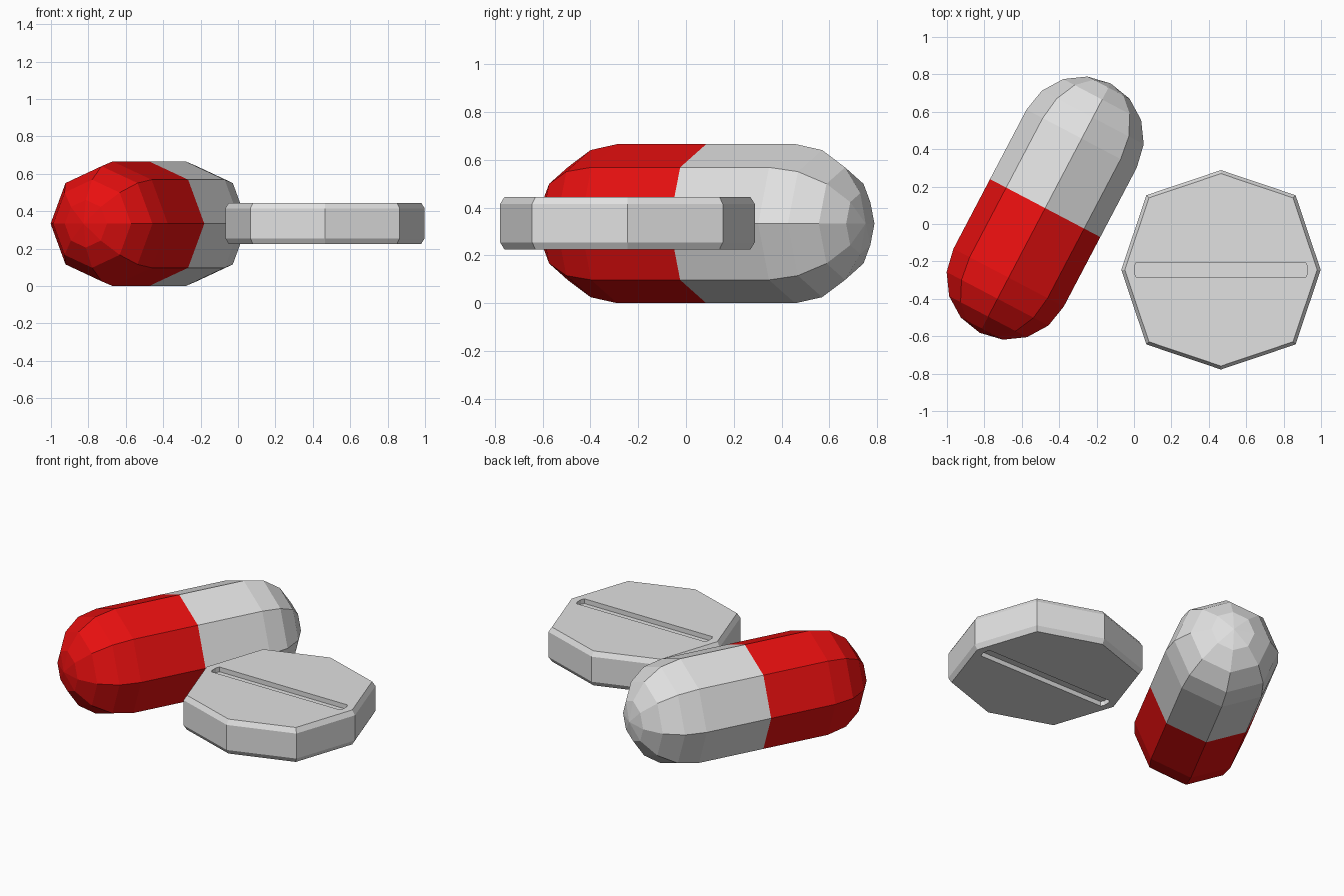
import bpy, bmesh
from math import sin, cos, pi, atan2
from mathutils import Matrix, Vector

cube = bpy.data.objects.get("Cube")
if cube:
    bpy.data.objects.remove(cube, do_unlink=True)


def material(name, color):
    mat = bpy.data.materials.new(name)
    mat.use_nodes = True
    mat.diffuse_color = color
    mat.node_tree.nodes["Principled BSDF"].inputs["Base Color"].default_value = color
    return mat


RED = material("red", (0.82, 0.005, 0.005, 1))
WHITE = material("white", (0.75, 0.75, 0.75, 1))


def loft(name, rings, mat, start_pole=None, end_pole=None):
    """Skin a stack of rings, closing each end with a fan or a flat face when asked."""
    bm = bmesh.new()
    loops = [[bm.verts.new(p) for p in ring] for ring in rings]
    n = len(loops[0])
    for a, b in zip(loops, loops[1:]):
        for i in range(n):
            j = (i + 1) % n
            bm.faces.new((a[i], a[j], b[j], b[i]))
    for loop, pole in ((loops[0], start_pole), (loops[-1], end_pole)):
        if pole == "flat":
            bm.faces.new(loop)
        elif pole is not None:
            tip = bm.verts.new(pole)
            for i in range(n):
                bm.faces.new((loop[i], loop[(i + 1) % n], tip))
    bmesh.ops.recalc_face_normals(bm, faces=bm.faces)
    mesh = bpy.data.meshes.new(name)
    bm.to_mesh(mesh)
    bm.free()
    mesh.materials.append(mat)
    obj = bpy.data.objects.new(name, mesh)
    bpy.context.collection.objects.link(obj)
    return obj


# Capsule: two eight-sided halves with domed ends, meeting at the middle
RADIUS, HALF = 0.333, 0.42
AXIS = Vector((0.465, 0.885, 0)).normalized()
PLACE = (Matrix.Translation((-0.475, 0.085, RADIUS))
         @ Matrix.Rotation(atan2(AXIS.y, AXIS.x), 4, "Z"))


def capsule_half(name, side, mat):
    profile = [(0, RADIUS)]
    for k in range(4):
        t = k * pi / 8
        profile.append((HALF + RADIUS * sin(t), RADIUS * cos(t)))
    rings = [[PLACE @ Vector((side * d, r * cos(i * pi / 4), r * sin(i * pi / 4)))
              for i in range(8)] for d, r in profile]
    half = loft(name, rings, mat, end_pole=PLACE @ Vector((side * (HALF + RADIUS), 0, 0)))
    # the open seam leaves normals ambiguous, so point them away from the axis
    bm = bmesh.new()
    bm.from_mesh(half.data)
    core = PLACE @ Vector((side * HALF / 2, 0, 0))
    for f in bm.faces:
        if f.normal.dot(f.calc_center_median() - core) < 0:
            f.normal_flip()
    bm.to_mesh(half.data)
    bm.free()


capsule_half("capsule_front_half", -1, RED)
capsule_half("capsule_back_half", 1, WHITE)

# Tablet: chamfered eight-sided disc
CENTRE = Vector((0.465, -0.245, 0.335))
OUTLINE = [(0.533 * cos(i * pi / 4), 0.533 * sin(i * pi / 4)) if i % 2 == 0 else
           (0.564 * cos(i * pi / 4), 0.564 * sin(i * pi / 4)) for i in range(8)]
rings = [[CENTRE + Vector((x * s, y * s, z)) for x, y in OUTLINE]
         for s, z in ((0.965, -0.11), (1, -0.08), (1, 0.08), (0.965, 0.11))]
tablet = loft("tablet", rings, WHITE, "flat", "flat")

# Score grooves cut into both faces of the tablet
HL, HW, C, DEPTH = 0.462, 0.04, 0.01, 0.03
GROOVE = [(HL, -HW / 2), (HL, HW / 2), (HL - C, HW), (C - HL, HW),
          (-HL, HW / 2), (-HL, -HW / 2), (C - HL, -HW), (HL - C, -HW)]
for label, side in (("top", 1), ("bottom", -1)):
    rings = [[CENTRE + Vector((x, y, side * z)) for x, y in GROOVE]
             for z in (0.11 - DEPTH, 0.16)]
    cutter = loft(label + "_groove_cutter", rings, WHITE, "flat", "flat")
    cutter.hide_render = True
    cutter.display_type = "WIRE"
    cut = tablet.modifiers.new(label + "_groove", "BOOLEAN")
    cut.operation = "DIFFERENCE"
    cut.solver = "EXACT"
    cut.object = cutter
